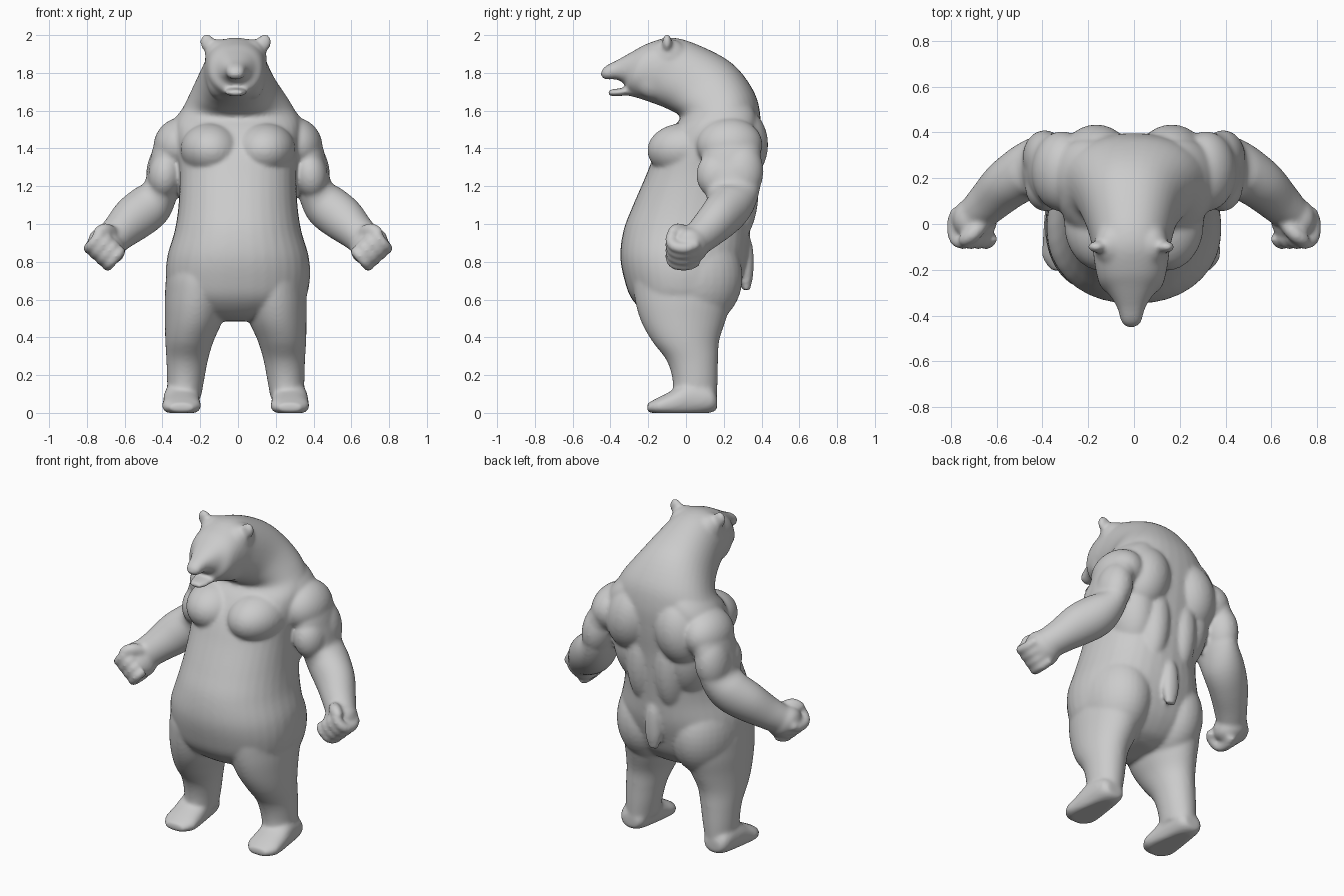
import bpy
import bmesh
import math
from mathutils import Matrix, Vector

cube = bpy.data.objects.get("Cube")
if cube:
    bpy.data.objects.remove(cube, do_unlink=True)

SEGMENTS = 36
SHIFT = -0.012  # the head and legs sit slightly off centre


def spline(stations, steps=5):
    """Catmull-Rom interpolation of number tuples."""
    result = []
    last = len(stations) - 1
    for i in range(last):
        a, b = stations[max(i - 1, 0)], stations[i]
        c, d = stations[i + 1], stations[min(i + 2, last)]
        for k in range(steps):
            t = k / steps
            result.append([
                q + t * ((r - p) / 2 + t * (p - 2.5 * q + 2 * r - s / 2
                                            + t * (1.5 * (q - r) + (s - p) / 2)))
                for p, q, r, s in zip(a, b, c, d)])
    result.append(list(stations[-1]))
    return result


def loft(bm, rings, power=1.0):
    """Skin rings given as (centre, side axis, depth axis) and cap both ends."""
    def bulge(value):
        return math.copysign(abs(value) ** power, value)

    loops = []
    for centre, side, depth in rings:
        loop = []
        for k in range(SEGMENTS):
            angle = math.tau * k / SEGMENTS
            point = centre + side * bulge(math.cos(angle)) + depth * bulge(math.sin(angle))
            point.z = max(point.z, 0)
            loop.append(bm.verts.new(point))
        loops.append(loop)
    for lower, upper in zip(loops, loops[1:]):
        for k in range(SEGMENTS):
            n = (k + 1) % SEGMENTS
            bm.faces.new((lower[k], lower[n], upper[n], upper[k]))
    bm.faces.new(loops[0][::-1])
    bm.faces.new(loops[-1])


def profile(bm, stations, power=1.0):
    """Loft from (front y, front z, back y, back z, half width, x)."""
    rings = []
    for fy, fz, by, bz, width, x in spline(stations):
        front, back = Vector((x, fy, fz)), Vector((x, by, bz))
        rings.append(((front + back) / 2, Vector((width, 0, 0)), (back - front) / 2))
    loft(bm, rings, power)


def tube(bm, path, side, mirror=1):
    """Loft along (x, y, z, radius towards side, other radius)."""
    path = spline(path)
    points = [Vector(p[:3]) for p in path]
    rings = []
    for i, p in enumerate(path):
        along = (points[min(i + 1, len(path) - 1)] - points[max(i - 1, 0)]).normalized()
        u = (Vector(side) - along * along.dot(Vector(side))).normalized()
        v = along.cross(u)
        flip = Vector((mirror, 1, 1))
        rings.append((points[i] * flip, u * p[3] * flip, v * p[4] * flip))
    loft(bm, rings)


def ball(bm, centre, size, mirror=1, tilt=0):
    """Ellipsoid muscle, tilted sideways."""
    matrix = (Matrix.Translation((centre[0] * mirror, centre[1], centre[2]))
              @ Matrix.Rotation(math.radians(tilt * mirror), 4, "Y")
              @ Matrix.Diagonal((*size, 1)))
    bmesh.ops.create_uvsphere(bm, u_segments=32, v_segments=20, radius=1, matrix=matrix)


def add_trunk(bm):
    # Torso, neck, head and upper snout in one sweep
    trunk = [
        (-0.10, 0.485, 0.10, 0.485, 0.08), (-0.20, 0.52, 0.18, 0.52, 0.24),
        (-0.285, 0.60, 0.25, 0.60, 0.35), (-0.325, 0.70, 0.29, 0.70, 0.38),
        (-0.348, 0.83, 0.325, 0.82, 0.375), (-0.33, 0.97, 0.34, 0.96, 0.335),
        (-0.28, 1.10, 0.355, 1.10, 0.315), (-0.215, 1.25, 0.37, 1.25, 0.31),
        (-0.16, 1.38, 0.39, 1.41, 0.32), (-0.08, 1.50, 0.395, 1.56, 0.33),
        (-0.03, 1.565, 0.36, 1.70, 0.28), (-0.10, 1.61, 0.245, 1.85, 0.215),
        (-0.19, 1.645, 0.06, 1.95, 0.175), (-0.26, 1.67, -0.08, 1.987, 0.16),
        (-0.31, 1.70, -0.20, 1.957, 0.14), (-0.325, 1.74, -0.28, 1.915, 0.10),
        (-0.37, 1.765, -0.36, 1.87, 0.062), (-0.428, 1.765, -0.423, 1.838, 0.045),
        (-0.451, 1.785, -0.449, 1.81, 0.025)]
    profile(bm, [(*s, SHIFT * (s[3] > 1.8)) for s in trunk], 0.9)
    # Lower jaw
    jaw = [(-0.25, 1.665, -0.25, 1.74, 0.08), (-0.31, 1.68, -0.31, 1.725, 0.065),
           (-0.37, 1.675, -0.365, 1.717, 0.057), (-0.41, 1.68, -0.41, 1.71, 0.038)]
    profile(bm, [(*s, SHIFT) for s in jaw])
    # Tail
    tube(bm, [(0, 0.29, 0.97, 0.03, 0.03), (0, 0.32, 0.87, 0.045, 0.035),
              (0, 0.32, 0.74, 0.052, 0.037), (0, 0.32, 0.65, 0.03, 0.02)], (1, 0, 0))


def add_muscles(bm, m):
    # Broad, deeply set chest plate
    ball(bm, (0.14, 0.0, 1.39), (0.165, 0.205, 0.145), m, -8)
    # Shoulder blade, back column and flank
    ball(bm, (0.165, 0.25, 1.42), (0.165, 0.185, 0.22), m, -12)
    ball(bm, (0.095, 0.24, 1.18), (0.11, 0.145, 0.30), m)
    ball(bm, (0.19, 0.18, 1.25), (0.14, 0.18, 0.27), m, 6)
    # Neck to shoulder slope
    ball(bm, (0.21, 0.21, 1.55), (0.19, 0.16, 0.10), m, 42)
    # Buttock
    ball(bm, (0.185, 0.05, 0.72), (0.19, 0.25, 0.27), m)
    # Shoulder cap, biceps and triceps
    ball(bm, (0.315, 0.23, 1.42), (0.13, 0.175, 0.145), m, -25)
    ball(bm, (0.385, 0.165, 1.26), (0.09, 0.11, 0.125), m, -8)
    ball(bm, (0.39, 0.29, 1.28), (0.095, 0.12, 0.16), m, -8)


def add_arm(bm, m):
    # Upper arm and forearm
    tube(bm, [(0.22, 0.23, 1.48, 0.11, 0.08), (0.335, 0.24, 1.41, 0.15, 0.10),
              (0.385, 0.24, 1.29, 0.16, 0.09), (0.41, 0.245, 1.18, 0.145, 0.095),
              (0.465, 0.23, 1.10, 0.125, 0.12), (0.55, 0.175, 1.03, 0.11, 0.12),
              (0.63, 0.10, 0.955, 0.095, 0.098), (0.685, 0.045, 0.905, 0.082, 0.09)],
         (0, 1, 0), m)
    # Palm
    ball(bm, (0.695, 0.02, 0.885), (0.085, 0.10, 0.108), m, 47)
    # Four curled fingers
    outward = Vector((0.66, 0, -0.75))
    for k in range(4):
        base = Vector((0.74, 0, 0.93)) - Vector((0.034, 0, 0.031)) * k
        curl = [(0.045, 0.06), (0.076, 0.0), (0.06, -0.065), (0.0, -0.08), (-0.03, -0.05)]
        tube(bm, [(*(base + outward * out + Vector((0, y, 0))), 0.028, 0.03)
                  for out, y in curl], (0.75, 0, 0.66), m)
    # Thumb folded over the top
    tube(bm, [(0.65, 0.02, 0.95, 0.03, 0.03), (0.70, -0.04, 0.965, 0.04, 0.036),
              (0.74, -0.07, 0.955, 0.03, 0.03), (0.75, -0.08, 0.94, 0.015, 0.015)],
         (0, 0, 1), m)


def add_leg(bm, m):
    # Thigh and shin, the top buried in the trunk
    leg = [(0.16, -0.01, 0.92, 0.10, 0.18), (0.185, -0.01, 0.76, 0.172, 0.265),
           (0.205, -0.012, 0.62, 0.17, 0.262),
           (0.222, -0.015, 0.49, 0.153, 0.225), (0.245, -0.002, 0.38, 0.128, 0.178),
           (0.257, 0.033, 0.28, 0.11, 0.137), (0.265, 0.048, 0.18, 0.099, 0.12),
           (0.272, 0.047, 0.08, 0.088, 0.117)]
    loft(bm, [(Vector((x * m + SHIFT, y, z)), Vector((rx, 0, 0)), Vector((0, ry, 0)))
              for x, y, z, rx, ry in spline(leg)])
    # Foot with a flat sole
    foot = [(0.165, 0.02, 0.09, 0.05), (0.13, 0, 0.14, 0.08), (0.02, -0.02, 0.17, 0.093),
            (-0.08, -0.02, 0.115, 0.10), (-0.15, -0.01, 0.08, 0.10), (-0.205, 0.005, 0.05, 0.06)]
    profile(bm, [(y, low, y, high, width, 0.287 * m + SHIFT)
                 for y, low, high, width in foot], 0.9)


def add_face(bm, m):
    offset = SHIFT * m
    # Ear
    ball(bm, (0.148 + offset, -0.10, 1.957), (0.04, 0.026, 0.05), m, 20)
    # Skull side and cheek
    ball(bm, (0.085 + offset, -0.09, 1.885), (0.078, 0.10, 0.095), m)
    ball(bm, (0.085 + offset, -0.16, 1.77), (0.07, 0.12, 0.11), m)


bm = bmesh.new()
add_trunk(bm)
for mirror in (1, -1):
    add_muscles(bm, mirror)
    add_arm(bm, mirror)
    add_leg(bm, mirror)
    add_face(bm, mirror)
bmesh.ops.recalc_face_normals(bm, faces=bm.faces[:])

mesh = bpy.data.meshes.new("bear_body")
bm.to_mesh(mesh)
bm.free()
body = bpy.data.objects.new("bear_body", mesh)
bpy.context.collection.objects.link(body)

# Fuse the parts into one skin and soften the seams
remesh = body.modifiers.new("fuse", "REMESH")
remesh.mode = "VOXEL"
remesh.voxel_size = 0.01
remesh.use_smooth_shade = True
soften = body.modifiers.new("soften", "SMOOTH")
soften.factor = 0.5
soften.iterations = 12

# Plain grey coat
grey = bpy.data.materials.new("plain_grey")
grey.use_nodes = True
colour = (0.6, 0.6, 0.6, 1)
grey.diffuse_color = colour
grey.node_tree.nodes["Principled BSDF"].inputs["Base Color"].default_value = colour
mesh.materials.append(grey)
